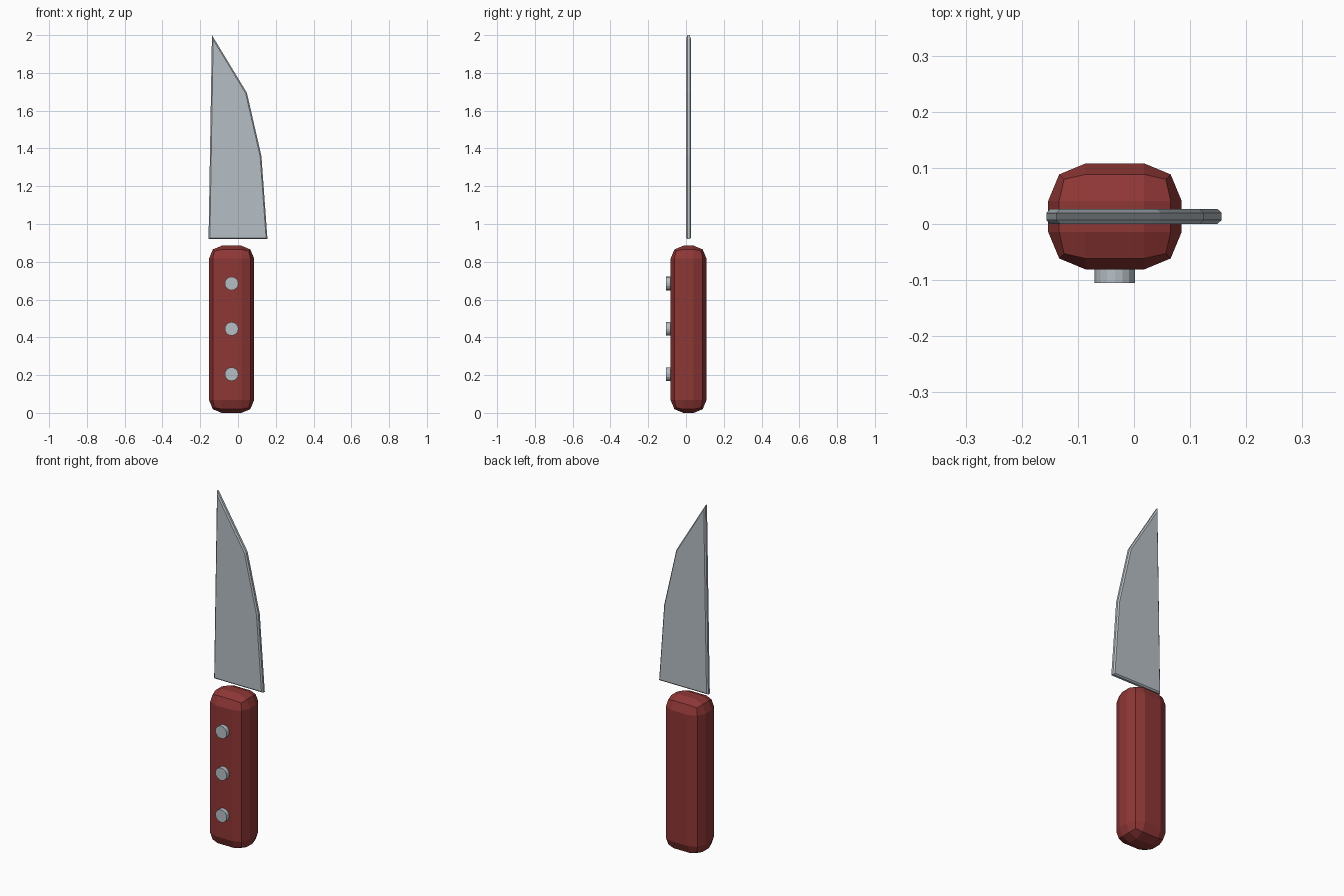
import bpy, bmesh, math
from mathutils import Matrix, Vector

default = bpy.data.objects.get("Cube")
if default:
    bpy.data.objects.remove(default, do_unlink=True)


def material(name, rgb):
    mat = bpy.data.materials.new(name)
    mat.use_nodes = True
    mat.diffuse_color = (*rgb, 1)
    mat.node_tree.nodes["Principled BSDF"].inputs["Base Color"].default_value = (*rgb, 1)
    return mat


def finish(bm, name, mat):
    bmesh.ops.recalc_face_normals(bm, faces=bm.faces)
    mesh = bpy.data.meshes.new(name)
    bm.to_mesh(mesh)
    bm.free()
    mesh.materials.append(mat)
    obj = bpy.data.objects.new(name, mesh)
    bpy.context.scene.collection.objects.link(obj)
    return obj


steel = material("steel", (0.47, 0.52, 0.56))
red = material("dark red", (0.27, 0.038, 0.036))

# Handle: box with faceted, two-step rounded edges
low, high = Vector((-0.153, -0.081, 0)), Vector((0.085, 0.108, 0.885))
bm = bmesh.new()
bmesh.ops.create_cube(bm, size=1, matrix=Matrix.Translation((low + high) / 2)
                      @ Matrix.Diagonal((*(high - low), 1)))
bmesh.ops.bevel(bm, geom=bm.edges[:], offset=0.067, offset_type='OFFSET',
                segments=2, profile=0.5, affect='EDGES')
finish(bm, "handle", red)

# Blade: extruded outline with a narrow chamfer around both faces
outline = [(-0.156, 0.92), (0.156, 0.92), (0.124, 1.36), (0.047, 1.695), (-0.138, 2.0)]
front, back = 0.0, 0.027
bm = bmesh.new()
face = bm.faces.new([bm.verts.new((x, front, z)) for x, z in outline])
extruded = bmesh.ops.extrude_face_region(bm, geom=[face])["geom"]
bmesh.ops.translate(bm, vec=(0, back - front, 0),
                    verts=[v for v in extruded if isinstance(v, bmesh.types.BMVert)])
if not any(f.calc_center_median().y < front + 0.001 for f in bm.faces):
    bm.faces.new([v for v in bm.verts if v.co.y < front + 0.001])
bmesh.ops.recalc_face_normals(bm, faces=bm.faces)
rim = [e for e in bm.edges if abs(e.verts[0].co.y - e.verts[1].co.y) < 0.001]
bmesh.ops.bevel(bm, geom=rim, offset=0.007, offset_type='OFFSET',
                segments=1, profile=0.5, affect='EDGES')
finish(bm, "blade", steel)

# Rivets: three studs standing proud of the handle front
for label, z in (("lower", 0.205), ("middle", 0.445), ("upper", 0.685)):
    bm = bmesh.new()
    bmesh.ops.create_cone(bm, cap_ends=True, segments=16, radius1=0.036, radius2=0.036,
                          depth=0.04, matrix=Matrix.Translation((-0.034, -0.085, z))
                          @ Matrix.Rotation(math.pi / 2, 4, 'X'))
    finish(bm, label + "_rivet", steel)
